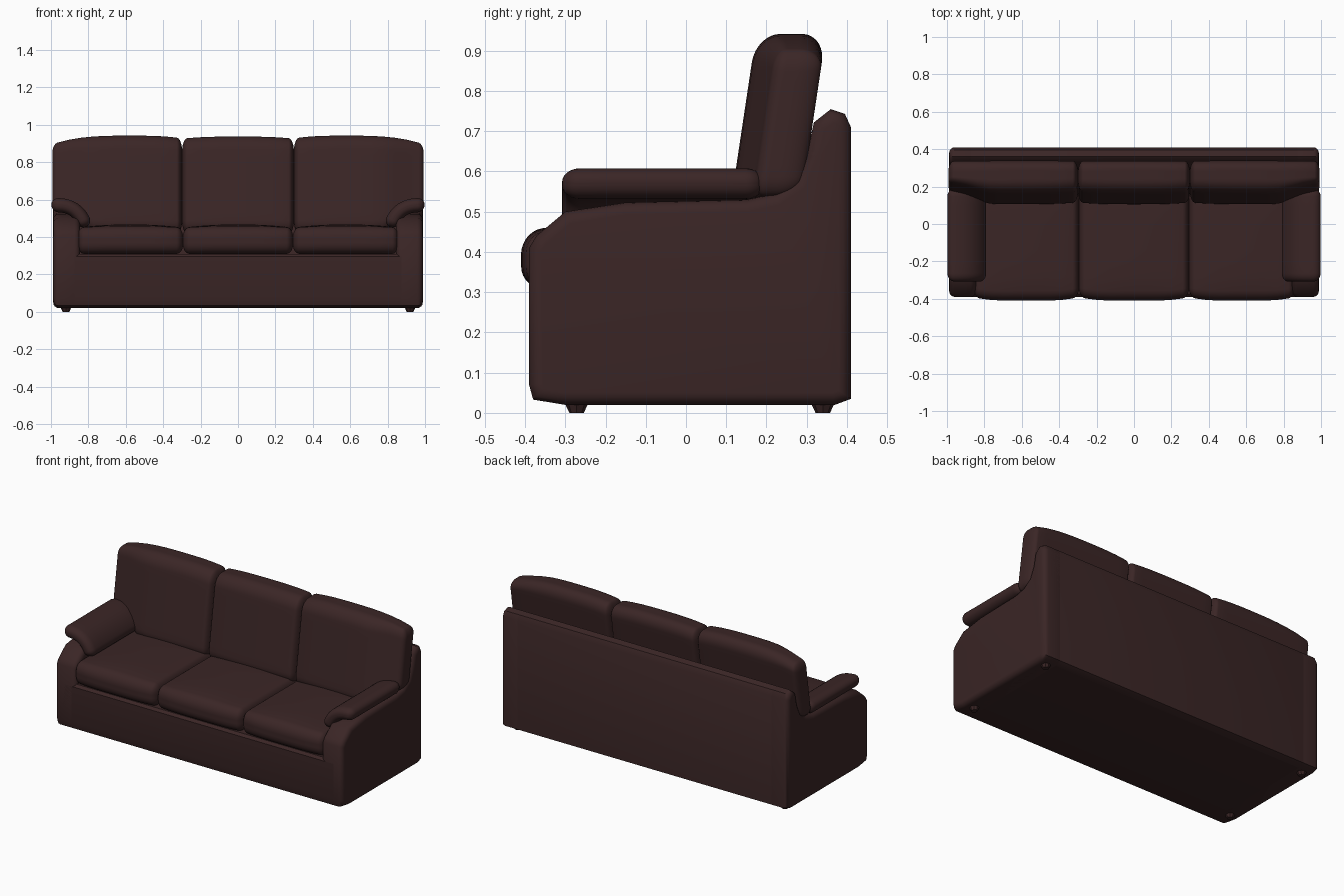
import bpy, bmesh, math
from mathutils import Vector

if "Cube" in bpy.data.objects:
    bpy.data.objects.remove(bpy.data.objects["Cube"])

leather = bpy.data.materials.new("dark brown leather")
leather.diffuse_color = (0.043, 0.019, 0.019, 1)
leather.use_nodes = True
leather.node_tree.nodes["Principled BSDF"].inputs["Base Color"].default_value = leather.diffuse_color


def finish(name, bm, angle=40):
    bmesh.ops.recalc_face_normals(bm, faces=bm.faces[:])
    me = bpy.data.meshes.new(name)
    bm.to_mesh(me)
    bm.free()
    me.materials.append(leather)
    me.shade_smooth()
    me.set_sharp_from_angle(angle=math.radians(angle))
    ob = bpy.data.objects.new(name, me)
    bpy.context.collection.objects.link(ob)
    return ob


def extruded(name, profile, x0, x1, bevel=0.0):
    """Side profile (y, z) swept along x, with rounded rims."""
    bm = bmesh.new()
    rings = [[bm.verts.new((x, y, z)) for y, z in profile] for x in (x0, x1)]
    caps = [bm.faces.new(r) for r in rings]
    n = len(profile)
    for i in range(n):
        j = (i + 1) % n
        bm.faces.new((rings[0][i], rings[0][j], rings[1][j], rings[1][i]))
    bmesh.ops.recalc_face_normals(bm, faces=bm.faces[:])
    if bevel:
        edges = list({e for f in caps for e in f.edges})
        bmesh.ops.bevel(bm, geom=edges, offset=bevel, segments=4, profile=0.5,
                        affect='EDGES', clamp_overlap=False)
    return finish(name, bm)


def pillow(name, half, radii, place, n=16):
    """Rounded box with per-axis corner radii, then reshaped by place(x, y, z)."""
    bm = bmesh.new()
    bmesh.ops.create_cube(bm, size=2)
    bmesh.ops.subdivide_edges(bm, edges=bm.edges[:], cuts=n - 1, use_grid_fill=True)
    for v in bm.verts:
        d = Vector([math.copysign(max(abs(c) - 0.5, 0) * 2, c) for c in v.co]).normalized()
        p = [math.copysign(min(abs(c) * 2, 1), c) * (h - r) + r * k
             for c, h, r, k in zip(v.co, half, radii, d)]
        v.co = place(*p)
    return finish(name, bm, 80)


# Side arms, back and base
arm_profile = [(-0.39, 0.07), (-0.38, 0.033), (-0.30, 0.02), (0.37, 0.02), (0.41, 0.035),
               (0.41, 0.71), (0.395, 0.743), (0.36, 0.755), (0.318, 0.722), (0.302, 0.645),
               (0.272, 0.58), (0.22, 0.545), (0.15, 0.53), (-0.15, 0.523), (-0.30, 0.50),
               (-0.372, 0.44), (-0.39, 0.41)]
back_profile = [(0.24, 0.03), (0.37, 0.02), (0.41, 0.035), (0.41, 0.71),
                (0.395, 0.743), (0.36, 0.755), (0.318, 0.722), (0.29, 0.60), (0.24, 0.45)]
base_profile = [(-0.39, 0.07), (-0.38, 0.033), (-0.30, 0.02), (0.37, 0.02),
                (0.37, 0.31), (-0.375, 0.31), (-0.39, 0.295)]
for side, s in (("left", -1), ("right", 1)):
    extruded(side + "_arm", arm_profile, s * 0.845, s * 0.988, 0.03)
extruded("sofa_back", back_profile, -0.987, 0.987, 0.03)
extruded("sofa_base", base_profile, -0.93, 0.93)


# Seat cushions, crowned on top and bulged at the front
def seat(name, x0, x1):
    hx = (x1 - x0) / 2

    def place(x, y, z):
        u, w = x / hx, y / 0.32
        bulge = 0.02 * (1 - u ** 4)
        crown = 0.018 * (1 - u * u) * (1 - w ** 4)
        return ((x0 + x1) / 2 + x,
                -0.07 + y - bulge * max(-w, 0),
                0.38 + z + (crown if z > 0 else 0))
    pillow(name, (hx, 0.32, 0.07), (0.035, 0.05, 0.055), place)


seat("left_seat_cushion", -0.86, -0.293)
seat("middle_seat_cushion", -0.295, 0.295)
seat("right_seat_cushion", 0.293, 0.86)


# Back cushions, leaning back; outer ones wrap over the arms
def back_cushion(name, x0, x1):
    hx, mid = (x1 - x0) / 2, (x0 + x1) / 2

    def place(x, y, z):
        ax = abs(mid + x)
        e = max(0, min(1, (ax - 0.74) / 0.24))
        e = e * e * (3 - 2 * e)
        low = 0.42 + 0.12 * e
        if mid:
            top = 0.942 - 0.045 * (abs(ax - 0.58) / 0.41) ** 3
        else:
            top = 0.937 - 0.012 * (ax / 0.3) ** 3
        zz = low + (top - low) * (z + 0.26) / 0.52
        yy = 0.21 + y + (zz - 0.6) * 0.15
        if y < 0:
            yy += 0.045 * e * (-y / 0.087) + 0.01 * abs(x / hx) ** 3
        return (mid + x, yy, zz)
    pillow(name, (hx, 0.087, 0.26), (0.028, 0.06, 0.07), place, 20)


back_cushion("left_back_cushion", -0.993, -0.299)
back_cushion("middle_back_cushion", -0.299, 0.299)
back_cushion("right_back_cushion", 0.299, 0.993)


# Arm pads draped over the inner edge of each arm
def arm_pad(name, s):
    a, b, c = Vector((0.997, 0.568)), Vector((0.855, 0.585)), Vector((0.815, 0.455))

    def place(x, y, z):
        t = (x + 0.12) / 0.24
        p = a * (1 - t) ** 2 + b * 2 * t * (1 - t) + c * t * t
        d = ((b - a) * (1 - t) + (c - b) * t).normalized()
        q = p + Vector((d.y, -d.x)) * z
        return (s * q.x, -0.058 + y, q.y)
    pillow(name, (0.12, 0.25, 0.038), (0.035, 0.045, 0.034), place)


arm_pad("left_arm_pad", -1)
arm_pad("right_arm_pad", 1)

# Small tapered feet
for side, x in (("left", -0.92), ("right", 0.92)):
    for end, y in (("front", -0.272), ("back", 0.34)):
        bm = bmesh.new()
        bmesh.ops.create_cone(bm, cap_ends=True, segments=8, radius1=0.018,
                              radius2=0.032, depth=0.03)
        bmesh.ops.translate(bm, verts=bm.verts[:], vec=(x, y, 0.015))
        finish(f"{end}_{side}_foot", bm, 30)
